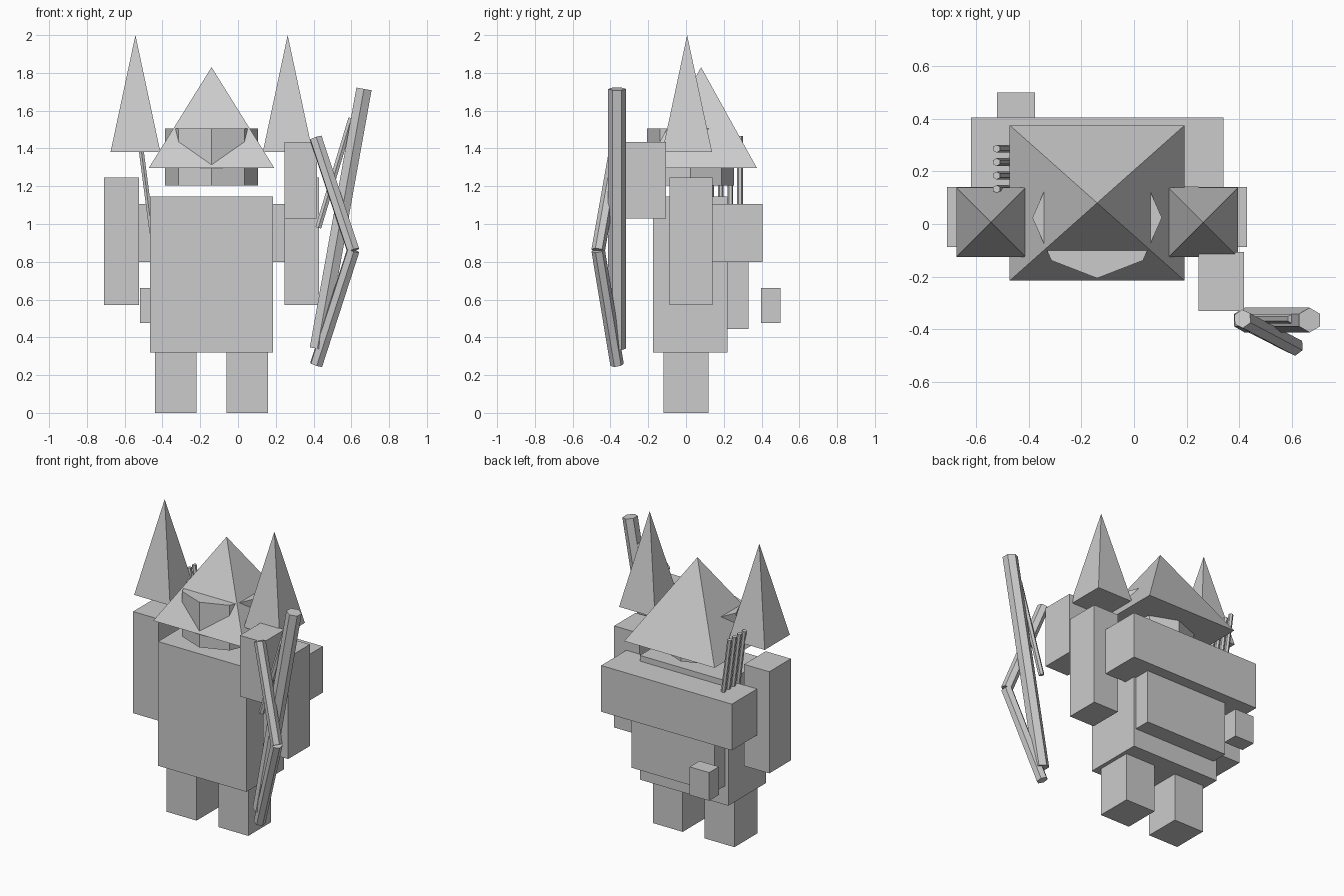
import bpy, math
from mathutils import Vector, Matrix

if "Cube" in bpy.data.objects:
    bpy.data.objects.remove(bpy.data.objects["Cube"])

CX = -0.14  # symmetry plane of the figure

stone = bpy.data.materials.new("plain grey")
stone.diffuse_color = (0.6, 0.6, 0.6, 1)
stone.use_nodes = True
stone.node_tree.nodes["Principled BSDF"].inputs["Base Color"].default_value = stone.diffuse_color


def finish(name):
    ob = bpy.context.object
    ob.name = name
    ob.data.materials.append(stone)
    return ob


def box(name, x, y, z):
    """Box from (min, max) ranges on each axis."""
    bpy.ops.mesh.primitive_cube_add(size=1)
    ob = finish(name)
    size = [r[1] - r[0] for r in (x, y, z)]
    mid = [(r[0] + r[1]) / 2 for r in (x, y, z)]
    ob.data.transform(Matrix.Diagonal((*size, 1)))
    ob.location = mid
    return ob


def mirrored_boxes(name, x, y, z):
    box(name + "_right", x, y, z)
    box(name + "_left", (2 * CX - x[1], 2 * CX - x[0]), y, z)


def pyramid(name, x, y, z, half_x, half_y, height):
    """Four-sided spike standing on a square base at height z."""
    bpy.ops.mesh.primitive_cone_add(vertices=4, radius1=math.sqrt(2), radius2=0, depth=1)
    ob = finish(name)
    ob.data.transform(Matrix.Rotation(math.pi / 4, 4, 'Z'))
    ob.data.transform(Matrix.Diagonal((half_x, half_y, height, 1)))
    ob.location = (x, y, z + height / 2)


def rod(name, a, b, radius):
    """Six-sided rod between two points."""
    a, b = Vector(a), Vector(b)
    bpy.ops.mesh.primitive_cylinder_add(vertices=6, radius=radius, depth=(b - a).length)
    ob = finish(name)
    ob.rotation_euler = Vector((0, 0, 1)).rotation_difference(b - a).to_euler()
    ob.location = (a + b) / 2


# Torso, legs and arms
box("torso", (-0.465, 0.185), (-0.175, 0.22), (0.32, 1.145))
mirrored_boxes("leg", (-0.06, 0.16), (-0.12, 0.12), (0, 0.32))
mirrored_boxes("arm", (0.245, 0.43), (-0.087, 0.14), (0.57, 1.245))
box("raised_forearm", (0.245, 0.418), (-0.33, -0.107), (1.03, 1.435))

# Octagonal head poking through the hood
bpy.ops.mesh.primitive_cylinder_add(vertices=8, radius=1, depth=1)
head = finish("head")
head.data.transform(Matrix.Diagonal((0.246, 0.23, 0.3, 1)))
head.location = (CX, 0.024, 1.355)

# Hood and the shoulder spikes
pyramid("hood", CX, 0.08, 1.297, 0.332, 0.295, 0.533)
for side, s in (("left", -1), ("right", 1)):
    pyramid("shoulder_spike_" + side, CX + s * 0.403, 0.006, 1.38, 0.132, 0.132, 0.62)

# Pack, bedroll and pouch on the back
box("bedroll", (-0.62, 0.34), (0.14, 0.405), (0.80, 1.107))
box("backpack", (-0.44, 0.17), (0.22, 0.33), (0.445, 0.81))
box("pouch", (-0.52, -0.377), (0.397, 0.5), (0.475, 0.662))

# Arrows in the pack
for i in range(4):
    y = 0.133 + i * 0.051
    rod(f"arrow_{i + 1}", (-0.455, y, 0.95), (-0.522, y, 1.465), 0.015)

# Bow limbs, long shaft and thin brace
tip, grip, foot = (0.412, -0.36, 1.455), (0.61, -0.465, 0.86), (0.414, -0.365, 0.255)
rod("bow_upper_limb", tip, grip, 0.036)
rod("bow_lower_limb", grip, foot, 0.036)
rod("bow_shaft", (0.42, -0.365, 0.34), (0.667, -0.365, 1.715), 0.047)
rod("bow_brace", (0.425, -0.36, 0.98), (0.60, -0.36, 1.56), 0.018)
